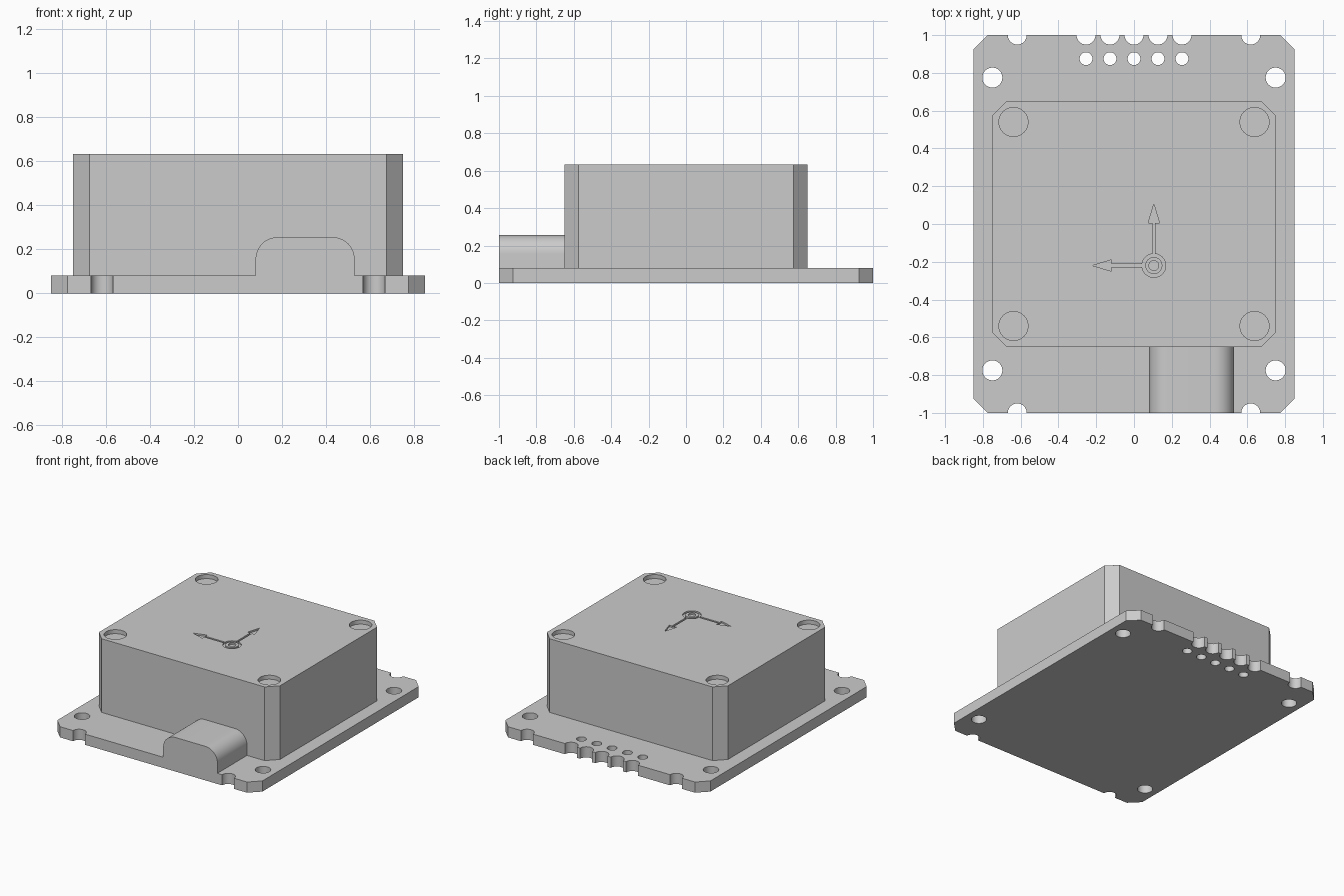
import bpy, bmesh, math

if "Cube" in bpy.data.objects:
    bpy.data.objects.remove(bpy.data.objects["Cube"])

grey = bpy.data.materials.new("light_grey")
grey.diffuse_color = (0.6, 0.6, 0.6, 1)
grey.use_nodes = True
grey.node_tree.nodes["Principled BSDF"].inputs["Base Color"].default_value = grey.diffuse_color


def prism(name, outlines, a, b, axis="z"):
    """Extrude closed outlines from a to b along z, or along y for (x, z) outlines."""
    bm = bmesh.new()
    for pts in outlines:
        def ring(h):
            return [bm.verts.new((u, v, h) if axis == "z" else (u, h, v)) for u, v in pts]
        low, high = ring(a), ring(b)
        bm.faces.new(low)
        bm.faces.new(high)
        for i in range(len(pts)):
            j = (i + 1) % len(pts)
            bm.faces.new((low[i], low[j], high[j], high[i]))
    bmesh.ops.recalc_face_normals(bm, faces=bm.faces)
    mesh = bpy.data.meshes.new(name)
    bm.to_mesh(mesh)
    bm.free()
    ob = bpy.data.objects.new(name, mesh)
    mesh.materials.append(grey)
    bpy.context.collection.objects.link(ob)
    return ob


def combine(target, tool, operation):
    """Apply a boolean and discard the tool."""
    bpy.context.view_layer.objects.active = target
    mod = target.modifiers.new(operation, "BOOLEAN")
    mod.operation = operation
    mod.solver = "EXACT"
    mod.object = tool
    bpy.ops.object.modifier_apply(modifier=mod.name)
    bpy.data.objects.remove(tool)


def arc(x, y, r, start=0, end=360, n=32):
    full = end - start == 360
    steps = range(n if full else n + 1)
    return [(x + r * math.cos(math.radians(start + (end - start) * i / n)),
             y + r * math.sin(math.radians(start + (end - start) * i / n))) for i in steps]


def chamfered(w, d, c):
    return [(w - c, -d), (w, c - d), (w, d - c), (w - c, d),
            (c - w, d), (-w, d - c), (-w, c - d), (c - w, -d)]


def corners(x, y):
    return [(sx * x, sy * y) for sx in (-1, 1) for sy in (-1, 1)]


TOP, BOARD = 0.632, 0.08

# Circuit board with mounting holes, edge notches and a pin row
module = prism("sensor_module", [chamfered(0.85, 1.0, 0.075)], 0, BOARD)
holes = [arc(x, y, 0.053) for x, y in corners(0.75, 0.775)]
holes += [arc(x, y, 0.05) for x, y in corners(0.618, 1.0)]
for i in range(-2, 3):
    holes += [arc(i * 0.127, 1.0, 0.05), arc(i * 0.127, 0.875, 0.034)]
combine(module, prism("hole_cutter", holes, -0.1, 0.2), "DIFFERENCE")

# Housing with corner recesses
housing = prism("housing", [chamfered(0.75, 0.65, 0.075)], 0.04, TOP)
recesses = [arc(x, y, 0.077, n=48) for x, y in corners(0.638, 0.54)]
combine(housing, prism("recess_cutter", recesses, TOP - 0.03, TOP + 0.1), "DIFFERENCE")

# Engraved axis mark: ring, centre dot and two arrows
cx, cy, depth = 0.105, -0.22, TOP - 0.012
mark = prism("mark_ring", [arc(cx, cy, 0.063)], depth, TOP + 0.1)
combine(mark, prism("mark_inner", [arc(cx, cy, 0.045)], 0.4, 1), "DIFFERENCE")
combine(housing, mark, "DIFFERENCE")
combine(housing, prism("mark_dot", [arc(cx, cy, 0.026)], depth, TOP + 0.1), "DIFFERENCE")
arrow = [(0.055, -0.007), (0.225, -0.007), (0.225, -0.03), (0.325, 0),
         (0.225, 0.03), (0.225, 0.007), (0.055, 0.007)]
for outline in ([(cx - u, cy + v) for u, v in arrow], [(cx + v, cy + u) for u, v in arrow]):
    combine(housing, prism("mark_arrow", [outline], depth, TOP + 0.1), "DIFFERENCE")

# Connector with rounded upper edges, flush with the front of the board
r, x0, x1, z1 = 0.1, 0.08, 0.53, 0.255
profile = ([(x0, 0.04), (x1, 0.04)] + arc(x1 - r, z1 - r, r, 0, 90, 12)
           + arc(x0 + r, z1 - r, r, 90, 180, 12))
connector = prism("connector", [profile], -1.0, -0.6, "y")

# Fuse the parts into one solid
combine(module, housing, "UNION")
combine(module, connector, "UNION")
bpy.ops.object.select_all(action="DESELECT")
module.select_set(True)
bpy.context.view_layer.objects.active = module
bpy.ops.object.shade_smooth_by_angle(angle=math.radians(30))
